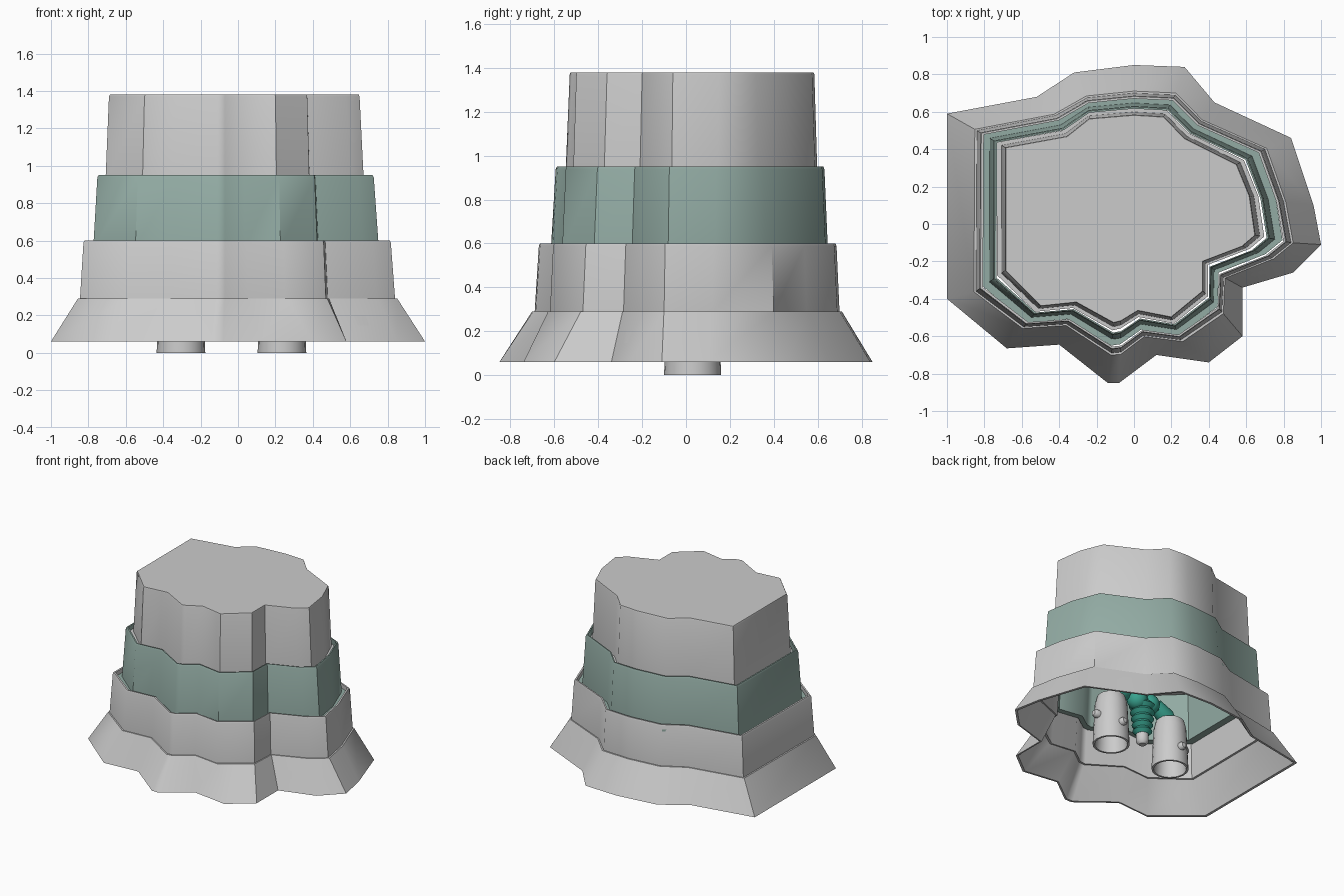
import bpy, bmesh, math
from mathutils import Vector

if "Cube" in bpy.data.objects:
    bpy.data.objects.remove(bpy.data.objects["Cube"])

# Three matching outlines, counter-clockwise from the left front corner
SKIRT = [(-1, -.40), (-.68, -.665), (-.40, -.645), (-.14, -.85), (-.08, -.85), (.12, -.70), (.40, -.74),
         (.58, -.60), (.58, -.34), (.85, -.26), (1, -.11), (.96, .10), (.84, .46), (.43, .65),
         (.27, .84), (0, .85), (-.32, .81), (-.52, .68), (-1, .59)]
LOW = [(-.845, -.36), (-.59, -.55), (-.36, -.535), (-.12, -.69), (-.07, -.685), (.05, -.595), (.25, -.62),
       (.47, -.47), (.48, -.285), (.74, -.18), (.84, -.10), (.80, .12), (.70, .40), (.36, .55),
       (.22, .69), (0, .70), (-.25, .675), (-.42, .58), (-.84, .50)]
TOP = [(-.69, -.25), (-.50, -.44), (-.31, -.42), (-.11, -.53), (-.07, -.52), (.02, -.465), (.20, -.50),
       (.37, -.36), (.37, -.20), (.58, -.12), (.65, -.06), (.62, .15), (.55, .32), (.27, .46),
       (.16, .575), (0, .585), (-.24, .565), (-.36, .47), (-.69, .41)]


def material(name, color):
    m = bpy.data.materials.new(name)
    m.diffuse_color = (*color, 1)
    m.use_nodes = True
    m.node_tree.nodes["Principled BSDF"].inputs["Base Color"].default_value = m.diffuse_color
    return m


SLATE = material("slate_green", (.29, .41, .37))
TEAL = material("teal", (.04, .36, .27))


def finish(name, bm, mat=None, angle=45):
    bmesh.ops.recalc_face_normals(bm, faces=bm.faces)
    me = bpy.data.meshes.new(name)
    bm.to_mesh(me)
    bm.free()
    ob = bpy.data.objects.new(name, me)
    bpy.context.collection.objects.link(ob)
    if mat:
        me.materials.append(mat)
    bpy.context.view_layer.objects.active = ob
    ob.select_set(True)
    bpy.ops.object.shade_smooth_by_angle(angle=math.radians(angle))
    ob.select_set(False)
    return ob


def mix(a, b, t, z, s=1.0):
    """Outline between a and b, scaled by s, at height z."""
    return [Vector(((p[0] + (q[0] - p[0]) * t) * s, (p[1] + (q[1] - p[1]) * t) * s, z)) for p, q in zip(a, b)]


def loft(name, rings, mat=None, closed=True, caps=(), angle=45):
    bm = bmesh.new()
    vs = [[bm.verts.new(p) for p in r] for r in rings]
    n = len(vs[0])
    for k in range(len(vs) if closed else len(vs) - 1):
        a, b = vs[k], vs[(k + 1) % len(vs)]
        for i in range(n):
            j = (i + 1) % n
            bm.faces.new((a[i], a[j], b[j], b[i]))
    for c in caps:
        bm.faces.new(vs[c])
    return finish(name, bm, mat, angle)


# Flared skirt
loft("skirt", [mix(SKIRT, LOW, 0, .06), mix(SKIRT, LOW, .93, .29),
               mix(SKIRT, LOW, .93, .29, .98), mix(SKIRT, LOW, 0, .06, .98)])


# Stepped tiers: thin walls with a raised rim, each standing inside the one below
def tier(name, t0, t1, z0, z1, flange, mat=None):
    w = .977
    loft(name, [mix(LOW, TOP, t0, z0 - .05, flange), mix(LOW, TOP, t0, z0 - .05 + .015, flange),
                mix(LOW, TOP, t0, z0 - .035), mix(LOW, TOP, t1, z1 - .012),
                mix(LOW, TOP, t1 + .02, z1, .995), mix(LOW, TOP, t1, z1, w),
                mix(LOW, TOP, t0, z0 - .05, w)], mat)


loft("lower_tier", [mix(LOW, TOP, 0, .285), mix(LOW, TOP, .12, .588), mix(LOW, TOP, .13, .60, .995),
                    mix(LOW, TOP, .12, .60, .977), mix(LOW, TOP, 0, .285, .977)])
tier("middle_tier", .46, .60, .60, .95, 1.055, SLATE)

# Top tier with its flat roof
loft("top_tier", [mix(LOW, TOP, .88, .90, .97), mix(LOW, TOP, .88, .90, 1.035), mix(LOW, TOP, .88, .915, 1.035),
                  mix(LOW, TOP, .88, .915), mix(LOW, TOP, 1, 1.37), mix(LOW, TOP, 1, 1.38, .993)],
     closed=False, caps=(5,))
loft("roof_lining", [mix(LOW, TOP, .88, .90, .97), mix(LOW, TOP, 1, 1.355, .97)], closed=False, caps=(1,))


# Helpers for the small figure hidden inside
def lathe(name, profile, at, mat=None, axis=(0, 0, 1), n=20):
    """Revolve (radius, height) points around an axis and cap both ends."""
    rot = Vector((0, 0, 1)).rotation_difference(Vector(axis))
    rings = [[rot @ Vector((r * math.cos(2 * math.pi * i / n), r * math.sin(2 * math.pi * i / n), h)) + Vector(at)
              for i in range(n)] for r, h in profile]
    return loft(name, rings, mat, False, (0, len(rings) - 1))


def ball(name, at, size, mat=None):
    bm = bmesh.new()
    bmesh.ops.create_uvsphere(bm, u_segments=16, v_segments=10, radius=1)
    for v in bm.verts:
        v.co = Vector(at) + Vector(c * s for c, s in zip(v.co, size))
    return finish(name, bm, mat)


# Hollow boots with studs
CX = -.035
for side, label in ((-1, "left"), (1, "right")):
    x = CX + side * .27
    lathe(label + "_boot", [(.09, .36), (.11, .05), (.115, 0), (.13, 0), (.128, .06), (.115, .32), (.10, .38),
                            (.05, .40)], (x, .03, 0))
    lathe(label + "_boot_stud_side", [(.03, 0), (.03, .03), (.018, .045)], (x + side * .115, .03, .2), axis=(side, 0, 0), n=10)
    lathe(label + "_boot_stud_back", [(.03, 0), (.03, .03), (.018, .045)], (x, .14, .13), axis=(0, 1, 0), n=10)
    lathe(label + "_thigh", [(.05, 0), (.065, .05), (.05, .16)], (x, .03, .38), TEAL, axis=(-side * .9, 0, .6))
    ball(label + "_hip", (CX + side * .055, .06, .43), (.075, .075, .075), TEAL)

# Ribbed waist column with a dark tip
ribs = []
for k in range(5):
    ribs += [(.045 + .006 * k, .17 + .05 * k), (.07 + .006 * k, .195 + .05 * k)]
lathe("ribbed_column", ribs + [(.06, .43)], (CX, .05, 0), TEAL)
lathe("column_tip", [(.025, .09), (.045, .11), (.045, .17), (.03, .20)], (CX, .05, 0), n=12)
